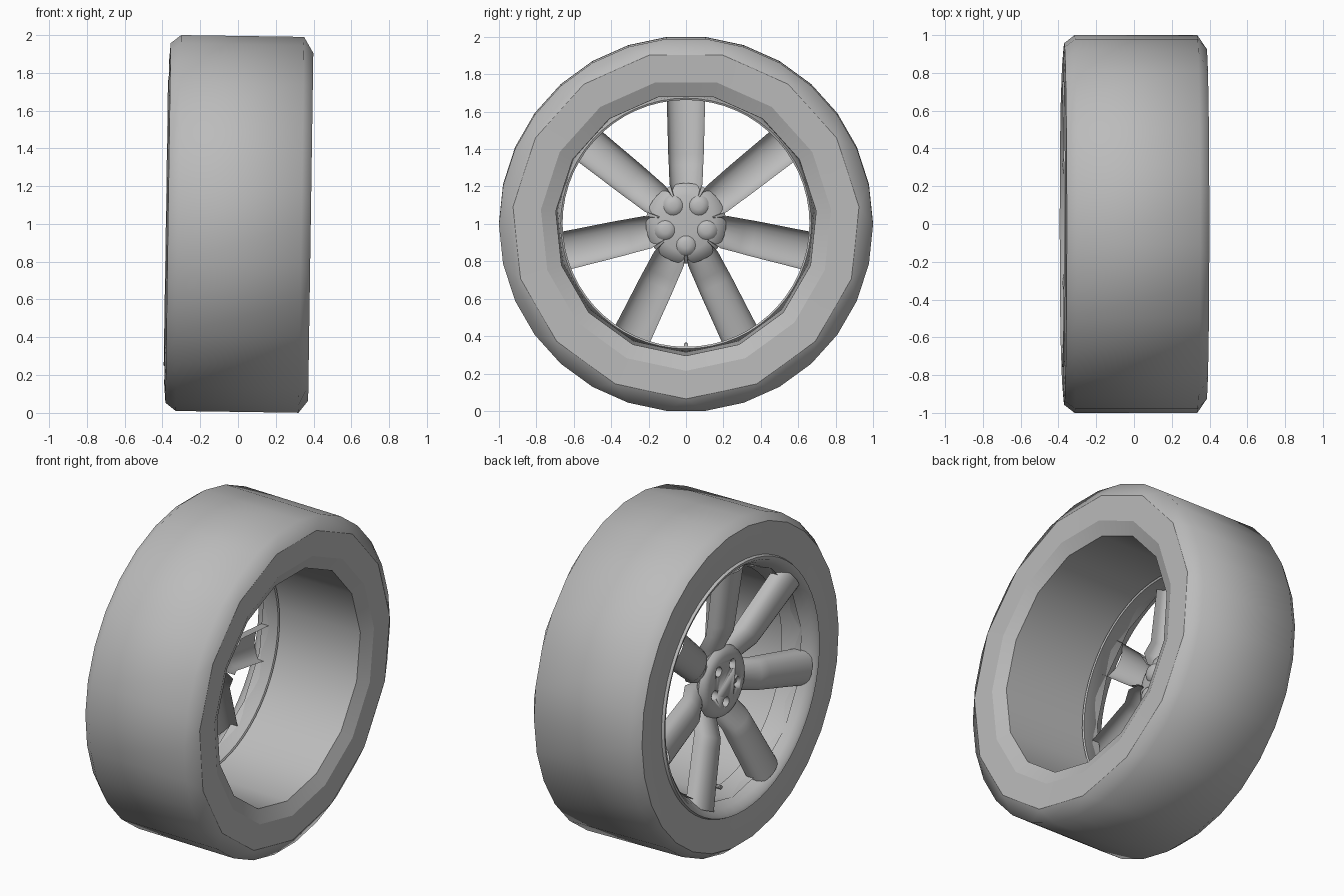
import bpy, bmesh
from math import pi, cos, sin, radians
from mathutils import Matrix

if "Cube" in bpy.data.objects:
    bpy.data.objects.remove(bpy.data.objects["Cube"])

# The axle runs along x, with a slight lean
PLACE = Matrix.Translation((0, 0, 1)) @ Matrix.Rotation(radians(0.85), 4, "Y")

grey = bpy.data.materials.new("plain_grey")
grey.use_nodes = True
grey.diffuse_color = (0.5, 0.5, 0.5, 1)
grey.node_tree.nodes["Principled BSDF"].inputs["Base Color"].default_value = (0.5, 0.5, 0.5, 1)


def finish(bm, name, angle=35, crisp=()):
    """Smooth shade, keep edges over the angle sharp, and make the object."""
    bmesh.ops.recalc_face_normals(bm, faces=bm.faces)
    for f in bm.faces:
        f.smooth = True
    for e in bm.edges:
        e.smooth = e.calc_face_angle(0) < radians(angle) and e not in crisp
    bm.transform(PLACE)
    me = bpy.data.meshes.new(name)
    bm.to_mesh(me)
    bm.free()
    me.materials.append(grey)
    ob = bpy.data.objects.new(name, me)
    bpy.context.collection.objects.link(ob)
    return ob


def ring(bm, x, r, n, start=0):
    return [bm.verts.new((x, r * cos(start + 2 * pi * i / n), r * sin(start + 2 * pi * i / n)))
            for i in range(n)]


def bridge(bm, a, b):
    n = len(a)
    for i in range(n):
        j = (i + 1) % n
        bm.faces.new((a[i], a[j], b[j], b[i]))


def lathe(bm, profile, n, start=0):
    rings = [ring(bm, x, r, n, start) for x, r in profile]
    for a, b in zip(rings, rings[1:]):
        bridge(bm, a, b)
    return rings


def loop_edges(bm, verts):
    return {bm.edges.get((verts[i - 1], verts[i])) for i in range(len(verts))}


# Tyre: 30-sided tread, with a 15-sided inner wall, lip and barrel
bm = bmesh.new()
tread = lathe(bm, [(0.335, 1), (-0.315, 1), (-0.37, 0.957), (-0.378, 0.86), (-0.365, 0.75)], 30)
walls = lathe(bm, [(0.385, 0.93), (0.382, 0.78), (0.345, 0.70), (-0.31, 0.69)], 15, radians(6))
edge, wall = tread[0], walls[0]
for k in range(15):
    a, b, c = edge[2 * k], edge[2 * k + 1], edge[(2 * k + 2) % 30]
    bm.faces.new((wall[k], a, b))
    bm.faces.new((wall[k], b, c, wall[(k + 1) % 15]))
crisp = {bm.edges.get((tread[0][i], tread[1][i])) for i in range(0, 30, 2)}
for loop in (tread[2], walls[0], walls[1], walls[2]):
    crisp |= loop_edges(bm, loop)
finish(bm, "tyre", 65, crisp)

# Rim: thin dished hoop with a rolled back edge
bm = bmesh.new()
lathe(bm, [(-0.36, 0.765), (-0.382, 0.755), (-0.375, 0.735), (-0.34, 0.71), (-0.28, 0.68),
           (-0.19, 0.66), (-0.185, 0.67), (-0.2, 0.68), (-0.28, 0.695)], 60)
finish(bm, "rim", 70)

# Spokes: seven shallow hollow channels that dip sharply towards the hub
STATIONS = [(0.715, -0.37, 0.105), (0.56, -0.345, 0.1), (0.37, -0.315, 0.095),
            (0.31, -0.305, 0.092), (0.21, -0.25, 0.088), (0.13, -0.25, 0.06)]
for k in range(7):
    bm = bmesh.new()
    turn = Matrix.Rotation(2 * pi * k / 7, 4, "X")
    rows = []
    for r, x, w in STATIONS:
        section = [(x + 0.1, w)]
        section += [(x + 0.065 * (1 - sin(pi * i / 10)), w * cos(pi * i / 10)) for i in range(11)]
        section += [(x + 0.1, -w)]
        rows.append([bm.verts.new(turn @ Matrix.Translation((px, py, r)).to_translation())
                     for px, py in section])
    for a, b in zip(rows, rows[1:]):
        for i in range(len(a) - 1):
            bm.faces.new((a[i], a[i + 1], b[i + 1], b[i]))
    finish(bm, f"spoke_{k + 1}", 40)

# Hub: thin rounded plate
bm = bmesh.new()
rings = lathe(bm, [(-0.272, 0.165), (-0.26, 0.2), (-0.235, 0.215),
                   (-0.205, 0.19), (-0.19, 0.15), (-0.185, 0.06)], 42)
bm.faces.new(rings[0])
bm.faces.new(rings[-1])
hub = finish(bm, "hub", 50)

# Lug holes in the front of the hub, and their low bosses behind it
for k in range(5):
    a = pi / 2 + 2 * pi * (k + 0.5) / 5
    shift = Matrix.Translation((0, 0.115 * cos(a), 0.115 * sin(a)))
    bm = bmesh.new()
    rings = lathe(bm, [(-0.35, 0.03), (-0.22, 0.03)], 16)
    bm.faces.new(rings[0])
    bm.faces.new(rings[1])
    bm.transform(shift)
    cutter = finish(bm, f"lug_cutter_{k + 1}")
    cutter.hide_render = True
    cutter.hide_set(True)
    cut = hub.modifiers.new("lug_hole", "BOOLEAN")
    cut.operation = "DIFFERENCE"
    cut.object = cutter
    bm = bmesh.new()
    rings = lathe(bm, [(-0.2, 0.06), (-0.18, 0.045), (-0.172, 0.02)], 16)
    bm.faces.new(rings[-1])
    bm.transform(shift)
    finish(bm, f"lug_boss_{k + 1}", 60)

# Valve stem at the bottom of the rim
bm = bmesh.new()
rings = lathe(bm, [(-0.23, 0.012), (-0.19, 0.012)], 10)
bm.faces.new(rings[0])
bm.faces.new(rings[1])
bm.transform(Matrix.Translation((0, 0, -0.65)))
finish(bm, "valve_stem")
